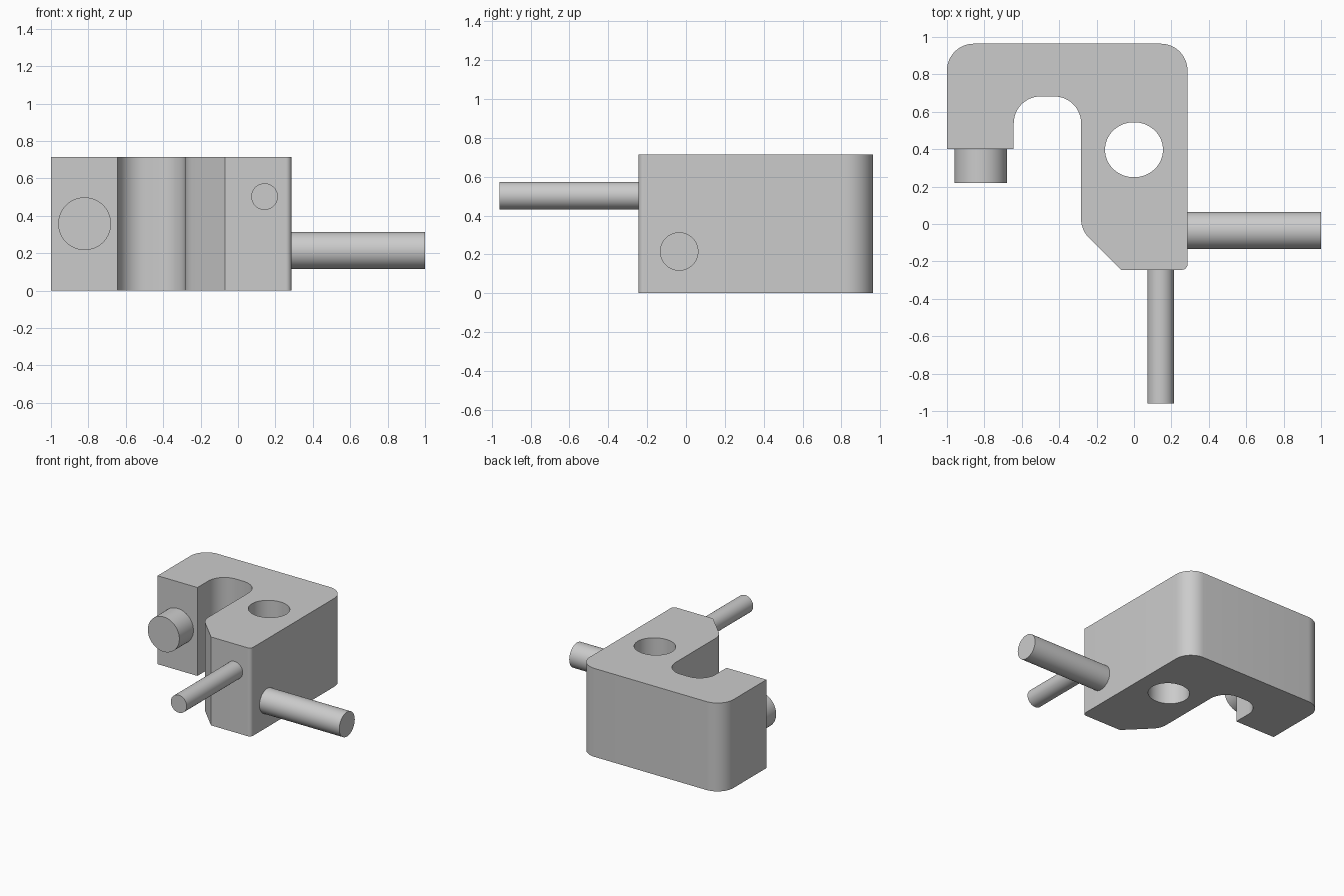
import bpy, bmesh, math
from mathutils import Vector

cube = bpy.data.objects.get("Cube")
if cube:
    bpy.data.objects.remove(cube, do_unlink=True)

GREY = (0.6, 0.6, 0.6, 1)
metal = bpy.data.materials.new("light_grey")
metal.use_nodes = True
metal.diffuse_color = GREY
metal.node_tree.nodes["Principled BSDF"].inputs["Base Color"].default_value = GREY


def finish(obj):
    """Apply the colour and smooth the curved sides, keeping edges sharp."""
    obj.data.materials.clear()
    obj.data.materials.append(metal)
    bpy.ops.object.select_all(action='DESELECT')
    obj.select_set(True)
    bpy.context.view_layer.objects.active = obj
    bpy.ops.object.shade_smooth_by_angle(angle=math.radians(30))


def rounded(corners, steps=12):
    """Outline points from (x, y, radius) corners, each replaced by an arc."""
    points = []
    for i, (x, y, r) in enumerate(corners):
        p = Vector((x, y))
        if r == 0:
            points.append(p)
            continue
        a = (Vector(corners[i - 1][:2]) - p).normalized()
        b = (Vector(corners[(i + 1) % len(corners)][:2]) - p).normalized()
        half = a.angle(b) / 2
        centre = p + (a + b).normalized() * r / math.sin(half)
        start = (p + a * r / math.tan(half) - centre).normalized()
        end = (p + b * r / math.tan(half) - centre).normalized()
        sweep = math.pi - 2 * half
        for k in range(steps + 1):
            t = sweep * k / steps
            spoke = start * math.sin(sweep - t) + end * math.sin(t)
            points.append(centre + spoke * r / math.sin(sweep))
    return points


def plate(name, loops, height):
    """Fill an outline with holes and extrude it upward."""
    bm = bmesh.new()
    edges = []
    for loop in loops:
        verts = [bm.verts.new((p.x, p.y, 0)) for p in loop]
        edges += [bm.edges.new((v, verts[i - 1])) for i, v in enumerate(verts)]
    bmesh.ops.triangle_fill(bm, edges=edges, use_beauty=True, use_dissolve=False)
    top = bmesh.ops.extrude_face_region(bm, geom=bm.faces[:], use_keep_orig=True)
    bmesh.ops.translate(bm, vec=(0, 0, height),
                        verts=[g for g in top["geom"] if isinstance(g, bmesh.types.BMVert)])
    bmesh.ops.recalc_face_normals(bm, faces=bm.faces[:])
    mesh = bpy.data.meshes.new(name)
    bm.to_mesh(mesh)
    bm.free()
    obj = bpy.data.objects.new(name, mesh)
    bpy.context.collection.objects.link(obj)
    finish(obj)


def rod(name, start, end, radius):
    """Round bar between two points."""
    a, b = Vector(start), Vector(end)
    bpy.ops.mesh.primitive_cylinder_add(vertices=64, radius=radius,
                                        depth=(b - a).length, location=(a + b) / 2)
    obj = bpy.context.object
    obj.name = name
    obj.rotation_euler = (b - a).to_track_quat('Z', 'Y').to_euler()
    finish(obj)


# Hook-shaped body with a through hole
R = 0.143
outline = rounded([
    (-1, 0.4, 0), (-0.643, 0.4, 0),                  # arm tip
    (-0.643, 0.682, R), (-0.283, 0.682, R),          # slot
    (-0.283, -0.032, R), (-0.07, -0.245, 0),         # chamfer
    (0.286, -0.245, 0.03), (0.286, 0.964, R), (-1, 0.964, R)])
turns = [math.tau * k / 64 for k in range(64)]
hole = [Vector((0.155 * math.cos(t), 0.397 + 0.147 * math.sin(t))) for t in turns]
plate("hook_body", [outline, hole], 0.715)

# Rods and clamp stub, slightly seated in the body
rod("clamp_stub", (-0.82, 0.42, 0.358), (-0.82, 0.22, 0.358), 0.141)
rod("front_rod", (0.142, -0.22, 0.503), (0.142, -0.96, 0.503), 0.071)
rod("side_rod", (0.26, -0.035, 0.215), (1, -0.035, 0.215), 0.099)
